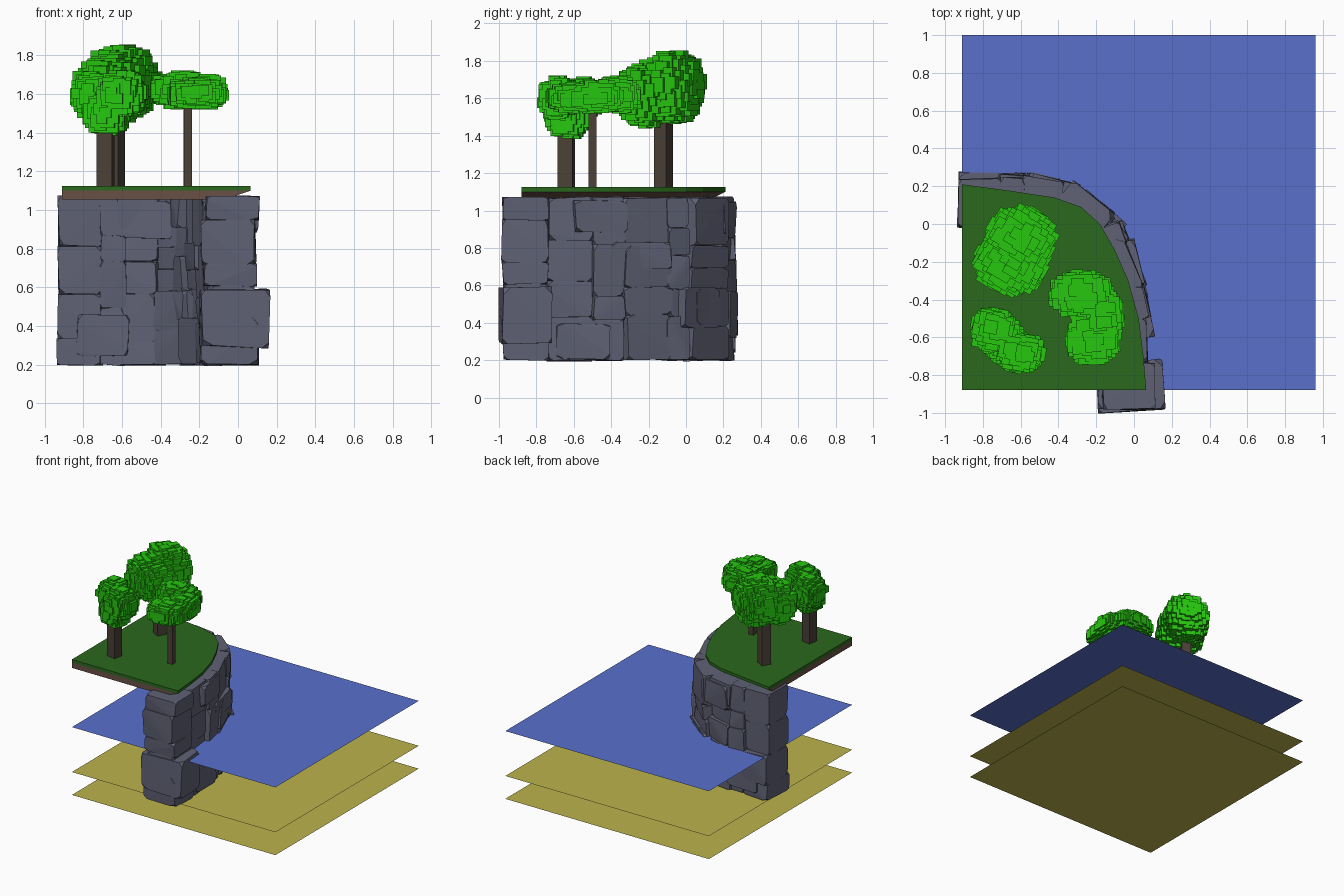
import bpy, bmesh, math, random
from mathutils import Vector, Matrix

if "Cube" in bpy.data.objects:
    bpy.data.objects.remove(bpy.data.objects["Cube"])

random.seed(7)
R = random.uniform


def material(name, r, g, b):
    m = bpy.data.materials.new(name)
    m.diffuse_color = (r, g, b, 1)
    m.use_nodes = True
    m.node_tree.nodes["Principled BSDF"].inputs["Base Color"].default_value = m.diffuse_color
    return m


ROCK = material("rock", .115, .12, .175)
SAND = material("sand", .50, .45, .075)
WATER = material("water", .10, .16, .60)
GRASS = material("grass", .023, .14, .012)
DIRT = material("dirt", .14, .08, .06)
BARK = material("bark", .07, .052, .037)
LEAF = material("leaf", .02, .57, .005)


def finish(name, bm, mat):
    bmesh.ops.recalc_face_normals(bm, faces=bm.faces)
    me = bpy.data.meshes.new(name)
    bm.to_mesh(me)
    bm.free()
    me.materials.append(mat)
    ob = bpy.data.objects.new(name, me)
    bpy.context.collection.objects.link(ob)
    return ob


def plane(name, z, mat):
    bm = bmesh.new()
    pts = [(-.91, -.88), (.96, -.88), (.96, 1), (-.91, 1)]
    bm.faces.new([bm.verts.new((x, y, z)) for x, y in pts])
    finish(name, bm, mat)


def slab(name, top, bottom, z1, z0, mat):
    bm = bmesh.new()
    a = [bm.verts.new((x, y, z1)) for x, y in top]
    b = [bm.verts.new((x, y, z0)) for x, y in bottom]
    bm.faces.new(a)
    bm.faces.new(b[::-1])
    for i in range(len(a)):
        j = (i + 1) % len(a)
        bm.faces.new((a[i], b[i], b[j], a[j]))
    finish(name, bm, mat)


def box(bm, centre, size, angle):
    m = (Matrix.Translation(centre) @ Matrix.Rotation(math.radians(angle), 4, 'Z')
         @ Matrix.Diagonal((*size, 1)))
    bmesh.ops.create_cube(bm, size=1, matrix=m)


# Water surface and the two sea bed sheets
plane("water_surface", .563, WATER)
plane("sand_upper", .19, SAND)
plane("sand_lower", 0, SAND)

# Grass top with a tapering dirt layer beneath
edge = [(-.91, -.88), (.065, -.88), (.05, -.7), (.025, -.5), (-.03, -.3), (-.10, -.14),
        (-.18, 0), (-.28, .09), (-.42, .14), (-.65, .175), (-.91, .21)]
inner = [(-.91 + (x + .91) * .86, -.88 + (y + .88) * .92) for x, y in edge]
slab("grass", edge, edge, 1.125, 1.1, GRASS)
slab("dirt", edge, inner, 1.1, 1.055, DIRT)


# A faceted boulder: convex hull of a box with jittered, cut corners
def rock(bm, centre, size, angle):
    m = Matrix.Translation(centre) @ Matrix.Rotation(angle, 4, 'Z')
    pts = []
    for sx in (-1, 1):
        for sy in (-1, 1):
            for sz in (-1, 1):
                base = [s * h / 2 * R(.9, 1) for s, h in zip((sx, sy, sz), size)]
                for k in range(3):
                    q = list(base)
                    q[k] *= R(.68, .88)
                    pts.append(m @ Vector(q))
    verts = [bm.verts.new(p) for p in pts]
    res = bmesh.ops.convex_hull(bm, input=verts)
    junk = {g for g in res["geom_interior"] + res["geom_unused"]
            if isinstance(g, bmesh.types.BMVert)}
    bmesh.ops.delete(bm, geom=list(junk), context='VERTS')


# Curved cliff wall: columns along a path, split into stacked boulders
path = [Vector(p) for p in [(-.04, -.98), (-.045, -.72), (-.06, -.5), (-.11, -.25),
                            (-.20, -.05), (-.34, .07), (-.55, .115), (-.93, .12)]]
lengths = [(b - a).length for a, b in zip(path, path[1:])]
total = sum(lengths)


def along(s):
    for a, b, n in zip(path, path[1:], lengths):
        if s <= n:
            return a.lerp(b, s / n), b - a
        s -= n
    return path[-1], path[-1] - path[-2]


bm = bmesh.new()
widths = [.24, .21, .15, .23, .10, .24, .18, .11, .22]
fit = total / sum(widths)
s = 0
for i, w in enumerate(widths):
    w *= fit
    p, d = along(s + w / 2)
    s += w
    ends = i in (0, len(widths) - 1)
    heights = [R(.6, 1.4) for _ in range(random.choice((4, 5)))]
    z = .2
    for h in heights:
        h *= .87 / sum(heights)
        nrm = Vector((d.y, -d.x)).normalized() * R(-.015, .015)
        rock(bm, (p.x + nrm.x, p.y + nrm.y, z + h / 2),
             (w * (1.04 if ends else R(1.12, 1.3)), R(.24, .31), h * 1.06),
             math.atan2(d.y, d.x) + R(-.07, .07))
        z += h
# Large boulder jutting out at the front end, and wider ones at the joints
rock(bm, (-.02, -.86, .44), (.36, .27, .31), .06)
for sp, z, w, h in [(.42, .3, .3, .2), (.72, .76, .34, .15), (1.0, .48, .3, .22),
                    (1.25, .95, .3, .2), (1.5, .35, .28, .22), (.5, .97, .3, .18)]:
    p, d = along(sp)
    rock(bm, (p.x, p.y, z), (w, .31, h), math.atan2(d.y, d.x))
finish("cliff_rocks", bm, ROCK)


# Tree: square trunk and a crown of overlapping leaf blocks over ellipsoids
def tree(name, trunk, width, top, angle, blobs):
    bm = bmesh.new()
    box(bm, (*trunk, (1.1 + top) / 2), (width, width, top - 1.1), angle)
    finish(name + "_trunk", bm, BARK)
    bm = bmesh.new()
    for c, r in blobs:
        n = int(2600 * (r[0] * r[1] + r[0] * r[2] + r[1] * r[2]) / 3) + 40
        for i in range(n):
            cz = 1 - 2 * (i + .5) / n
            a = i * 2.39996
            rr = math.sqrt(1 - cz * cz)
            u = (rr * math.cos(a), rr * math.sin(a), cz)
            pos = [c[k] + u[k] * (r[k] - .033) * R(.93, 1.02) for k in range(3)]
            box(bm, pos, [R(.05, .085) for _ in range(3)], angle)
    finish(name + "_leaves", bm, LEAF)


tree("front_tree", (-.685, -.64), .08, 1.55, -10,
     [((-.74, -.56, 1.59), (.13, .12, .12)),
      ((-.60, -.68, 1.60), (.13, .11, .12)),
      ((-.68, -.63, 1.50), (.12, .12, .12))])
tree("back_tree", (-.635, -.12), .075, 1.6, -30,
     [((-.60, -.07, 1.66), (.19, .17, .20)),
      ((-.65, -.20, 1.62), (.20, .18, .18))])
tree("side_tree", (-.26, -.50), .042, 1.6, 2,
     [((-.28, -.37, 1.62), (.18, .13, .10)),
      ((-.22, -.61, 1.60), (.15, .14, .08)),
      ((-.16, -.48, 1.61), (.11, .15, .09))])
